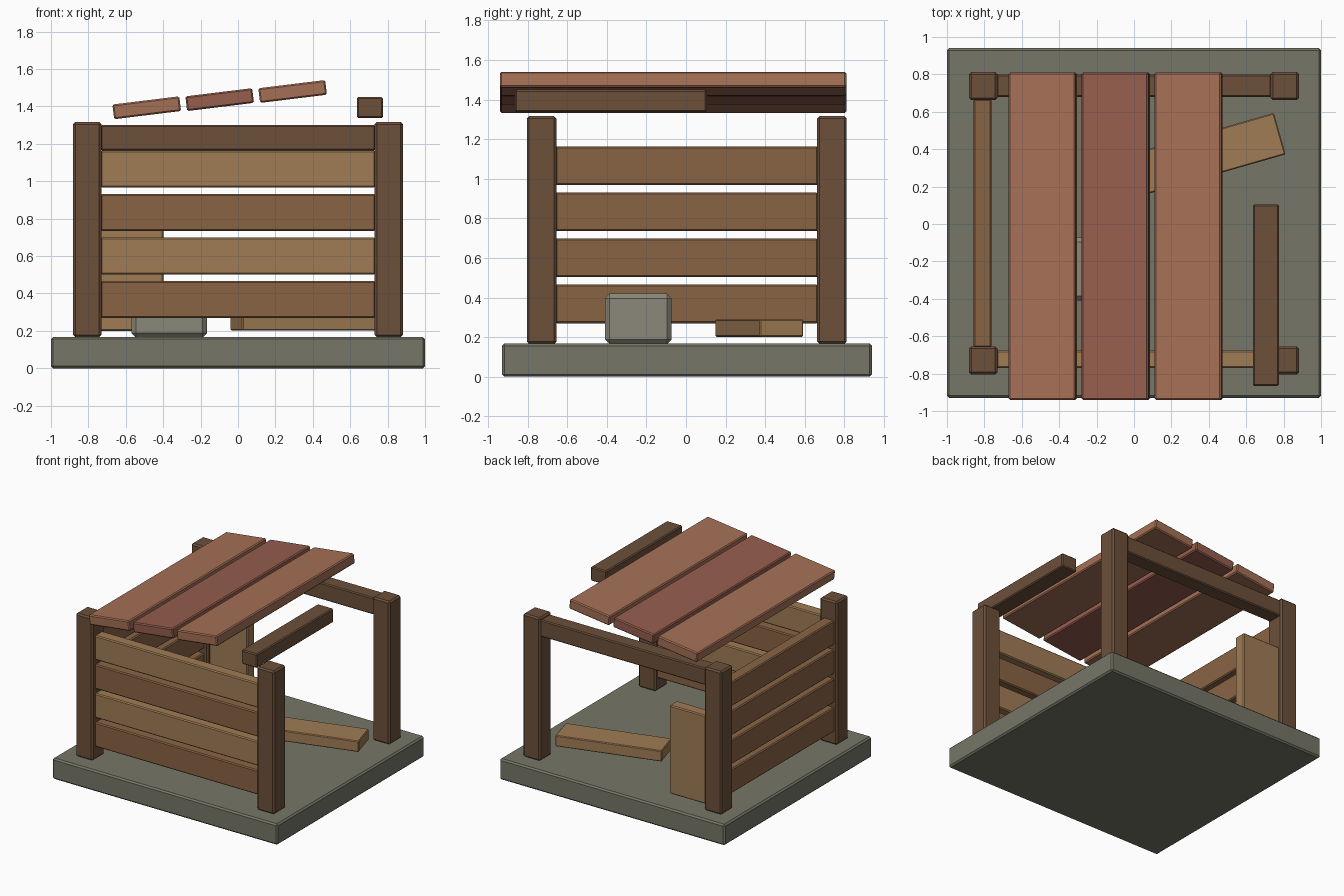
import bpy, bmesh
from math import radians

if "Cube" in bpy.data.objects:
    bpy.data.objects.remove(bpy.data.objects["Cube"])


def mat(name, r, g, b):
    m = bpy.data.materials.new(name)
    m.diffuse_color = (r, g, b, 1)
    m.use_nodes = True
    m.node_tree.nodes["Principled BSDF"].inputs["Base Color"].default_value = m.diffuse_color
    return m


STONE = mat("grey_stone", .18, .18, .14)
BLOCK = mat("pale_stone", .26, .25, .195)
DARK = mat("dark_wood", .15, .08, .042)
MID = mat("mid_wood", .25, .127, .058)
LIGHT = mat("light_wood", .35, .20, .09)
RED = mat("red_wood", .376, .162, .093)
DEEP_RED = mat("deep_red_wood", .305, .112, .076)


def box(name, centre, size, material, bevel=.008, rot=(0, 0, 0)):
    """Beveled box, given its centre and full size."""
    bm = bmesh.new()
    bmesh.ops.create_cube(bm, size=1)
    bmesh.ops.scale(bm, vec=size, verts=bm.verts)
    bmesh.ops.bevel(bm, geom=bm.edges[:], offset=bevel, segments=1,
                    affect='EDGES', profile=.5)
    me = bpy.data.meshes.new(name)
    bm.to_mesh(me)
    bm.free()
    ob = bpy.data.objects.new(name, me)
    ob.location = centre
    ob.rotation_euler = [radians(a) for a in rot]
    me.materials.append(material)
    bpy.context.collection.objects.link(ob)
    return ob


def span(name, x, y, z, material, bevel=.008):
    """Beveled box, given its (min, max) on each axis."""
    c = [(a + b) / 2 for a, b in (x, y, z)]
    s = [b - a for a, b in (x, y, z)]
    return box(name, c, s, material, bevel)


# stone floor slab
span("floor_slab", (-1, 1), (-.93, .94), (0, .168), STONE, .012)

# four corner posts
for sx, side in ((-1, "left"), (1, "right")):
    for y, end in ((-.729, "front"), (.737, "back")):
        box(f"{end}_{side}_post", (sx * .806, y, .741), (.152, .15, 1.15), DARK, .012)

# slatted front and left walls
for i in range(4):
    z = (.27 + .2325 * i, .466 + .2325 * i)
    span(f"front_slat_{i + 1}", (-.735, .735), (-.771, -.676), z, LIGHT if i % 2 else MID)
    span(f"left_slat_{i + 1}", (-.857, -.763), (-.66, .667), z, MID)

# back top beam, and the loose beam on the right
span("back_beam", (-.735, .735), (.68, .80), (1.165, 1.30), DARK)
span("loose_beam", (.635, .775), (-.865, .105), (1.337, 1.45), DARK)

# tilted roof planks
for i in range(3):
    box(f"roof_plank_{i + 1}", (-.488 + .39 * i, -.065, 1.393 + .0435 * i),
        (.36, 1.75, .079), DEEP_RED if i == 1 else RED, .008, (0, -7, 0))

# upright board left on the back wall, and the fallen board on the floor
span("upright_board", (-.74, -.398), (.685, .78), (.20, .91), LIGHT)
box("fallen_board", (.385, .37, .245), (.82, .23, .088), LIGHT, .006, (0, 0, 16))

# stone block inside
span("stone_block", (-.57, -.165), (-.41, -.072), (.165, .42), BLOCK, .024)
